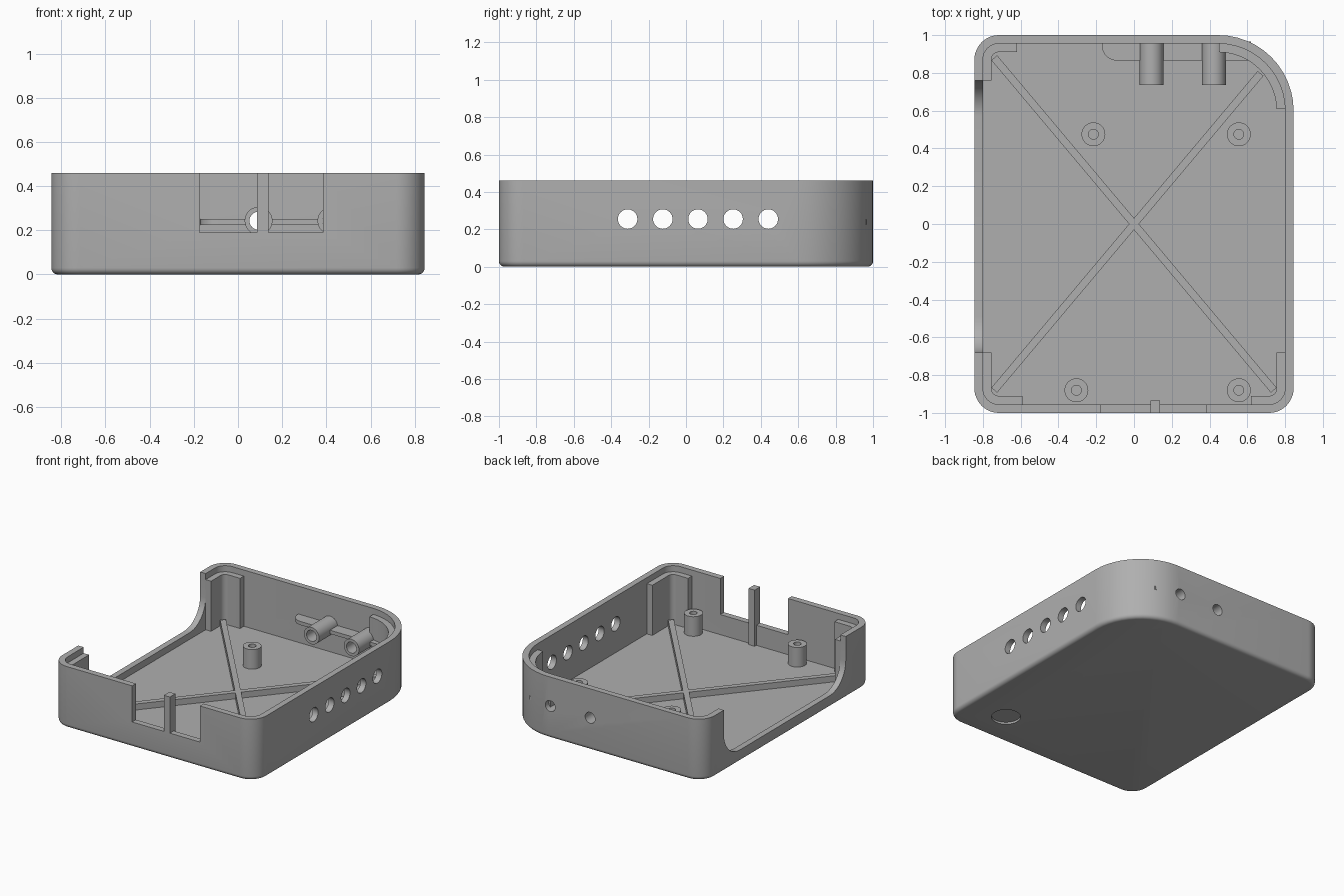
import bpy
import bmesh
from math import sin, cos, pi, radians, atan2, hypot
from mathutils import Matrix

if "Cube" in bpy.data.objects:
    bpy.data.objects.remove(bpy.data.objects["Cube"])

HX, HY, H = 0.845, 1.0, 0.46
WALL, FLOOR = 0.045, 0.04
LEDGE = 0.415

grey = bpy.data.materials.new("Plain grey plastic")
grey.use_nodes = True
colour = (0.43, 0.43, 0.43, 1)
grey.diffuse_color = colour
grey.node_tree.nodes["Principled BSDF"].inputs["Base Color"].default_value = colour


def make(name, bm):
    bmesh.ops.recalc_face_normals(bm, faces=bm.faces[:])
    mesh = bpy.data.meshes.new(name)
    bm.to_mesh(mesh)
    bm.free()
    ob = bpy.data.objects.new(name, mesh)
    bpy.context.collection.objects.link(ob)
    mesh.materials.append(grey)
    return ob


def outline(inset):
    """Rounded rectangle with one large corner at the back."""
    pts = []
    corners = [(1, 1, 0.4), (-1, 1, 0.13), (-1, -1, 0.13), (1, -1, 0.13)]
    for i, (sx, sy, r) in enumerate(corners):
        cx, cy = sx * (HX - r), sy * (HY - r)
        for k in range(13):
            a = (i + k / 12) * pi / 2
            pts.append((cx + (r - inset) * cos(a), cy + (r - inset) * sin(a)))
    return pts


def loft(name, layers):
    """Solid through a stack of (inset, height) outlines."""
    bm = bmesh.new()
    rings = [[bm.verts.new((x, y, z)) for x, y in outline(i)] for i, z in layers]
    for a, b in zip(rings, rings[1:]):
        for k in range(len(a)):
            n = (k + 1) % len(a)
            bm.faces.new((a[k], a[n], b[n], b[k]))
    bm.faces.new(rings[0])
    bm.faces.new(rings[-1])
    return make(name, bm)


def box(name, x0, x1, y0, y1, z0, z1):
    bm = bmesh.new()
    bmesh.ops.create_cube(bm, size=1)
    bm.transform(Matrix.Translation(((x0 + x1) / 2, (y0 + y1) / 2, (z0 + z1) / 2))
                 @ Matrix.Diagonal((x1 - x0, y1 - y0, z1 - z0, 1)))
    return make(name, bm)


def cylinder(name, centre, r, length, axis="Z"):
    bm = bmesh.new()
    bmesh.ops.create_cone(bm, cap_ends=True, segments=32, radius1=r, radius2=r, depth=length)
    turn = {"X": Matrix.Rotation(pi / 2, 4, "Y"), "Y": Matrix.Rotation(pi / 2, 4, "X"),
            "Z": Matrix.Identity(4)}[axis]
    bm.transform(Matrix.Translation(centre) @ turn)
    return make(name, bm)


def boolean(ob, tool, operation="DIFFERENCE", keep=False):
    mod = ob.modifiers.new("cut", "BOOLEAN")
    mod.operation, mod.solver, mod.object = operation, "EXACT", tool
    bpy.context.view_layer.objects.active = ob
    bpy.ops.object.modifier_apply(modifier=mod.name)
    if not keep:
        bpy.data.objects.remove(tool)


def bevel_edges(ob, axis, width, test=lambda m: True):
    """Round the edges running along one axis that pass the test."""
    bm = bmesh.new()
    bm.from_mesh(ob.data)
    edges = [e for e in bm.edges
             if abs((e.verts[0].co - e.verts[1].co).normalized()[axis]) > 0.99
             and test((e.verts[0].co + e.verts[1].co) / 2)]
    bmesh.ops.bevel(bm, geom=edges, offset=width, segments=10, affect="EDGES", profile=0.5)
    bm.to_mesh(ob.data)
    bm.free()


parts = []

# Tray shell with rounded bottom edge
R = 0.03
layers = [(R * (1 - sin(a)), R * (1 - cos(a))) for a in (k * pi / 10 for k in range(6))]
shell = loft("tray_shell", layers + [(0, H)])
boolean(shell, loft("cavity_cutter", [(WALL, FLOOR), (WALL, H + 0.1)]))

# Front notch and the wide curved side opening
boolean(shell, box("notch_cutter", -0.175, 0.385, -1.1, -0.9, 0.19, 0.6))
opening = box("opening_cutter", -0.9, -0.77, -0.68, 0.76, 0.09, 0.7)
bevel_edges(opening, 0, 0.19, lambda m: m.z < 0.3)
boolean(shell, opening)

# Row of side holes
for k in range(5):
    boolean(shell, cylinder("vent_cutter", (HX, -0.312 + k * 0.188, 0.255), 0.052, 0.3, "X"))

# Shallow round recess under the floor
boolean(shell, cylinder("recess_cutter", (0.53, -0.73, 0), 0.1, 0.03))
parts.append(shell)

# Shelf on the inside of the back wall
shelf = box("back_shelf", -0.17, 0.62, 0.865, 0.965, 0.225, 0.252)
bevel_edges(shelf, 2, 0.08, lambda m: m.x < 0 and m.y < 0.9)
parts.append(shelf)

# Guide tubes passing through the back wall
for side, x in (("right", 0.093), ("left", 0.423)):
    tube = cylinder("guide_tube_" + side, (x, 0.85, 0.243), 0.063, 0.23, "Y")
    bore = cylinder("bore_cutter", (x, 0.9, 0.243), 0.041, 0.6, "Y")
    boolean(tube, bore, keep=True)
    boolean(shelf, bore, keep=True)
    boolean(shell, bore)
    parts.append(tube)

# Inner corner brackets, slices of a ring that follows the wall
for name, x0, x1, y0, y1 in (("back_left", 0.45, 1, 0.61, 1.1),
                             ("back_right", -1, -0.62, 0.76, 1.1),
                             ("front_right", -1, -0.59, -1.1, -0.68),
                             ("front_left", 0.62, 1, -1.1, -0.68)):
    ring = loft("corner_bracket_" + name, [(WALL - 0.005, FLOOR - 0.01), (WALL - 0.005, LEDGE)])
    boolean(ring, loft("ring_cutter", [(0.09, 0), (0.09, 0.6)]))
    boolean(ring, box("slice", x0, x1, y0, y1, -0.1, 0.6), "INTERSECT")
    parts.append(ring)

# Post standing in the front notch
parts.append(box("front_post", 0.087, 0.137, -1.0, -0.935, FLOOR - 0.01, H))

# Crossed floor ribs
for name, x0, y0, x1, y1 in (("a", -0.74, 0.88, 0.74, -0.88), ("b", -0.74, -0.88, 0.67, 0.797)):
    length = hypot(x1 - x0, y1 - y0)
    rib = box("floor_rib_" + name, -length / 2, length / 2, -0.02, 0.02, FLOOR - 0.01, 0.085)
    rib.data.transform(Matrix.Translation(((x0 + x1) / 2, (y0 + y1) / 2, 0))
                       @ Matrix.Rotation(atan2(y1 - y0, x1 - x0), 4, "Z"))
    parts.append(rib)

# Screw standoffs
for k, (x, y) in enumerate(((-0.215, 0.475), (0.555, 0.475), (-0.305, -0.88), (0.555, -0.88))):
    post = cylinder("standoff_%d" % (k + 1), (x, y, 0.108), 0.063, 0.156)
    boolean(post, cylinder("screw_cutter", (x, y, 0.15), 0.026, 0.2))
    parts.append(post)

# Smooth curved faces, keep the edges crisp
bpy.ops.object.select_all(action="DESELECT")
for ob in parts:
    ob.select_set(True)
bpy.context.view_layer.objects.active = shell
bpy.ops.object.shade_smooth_by_angle(angle=radians(30))
